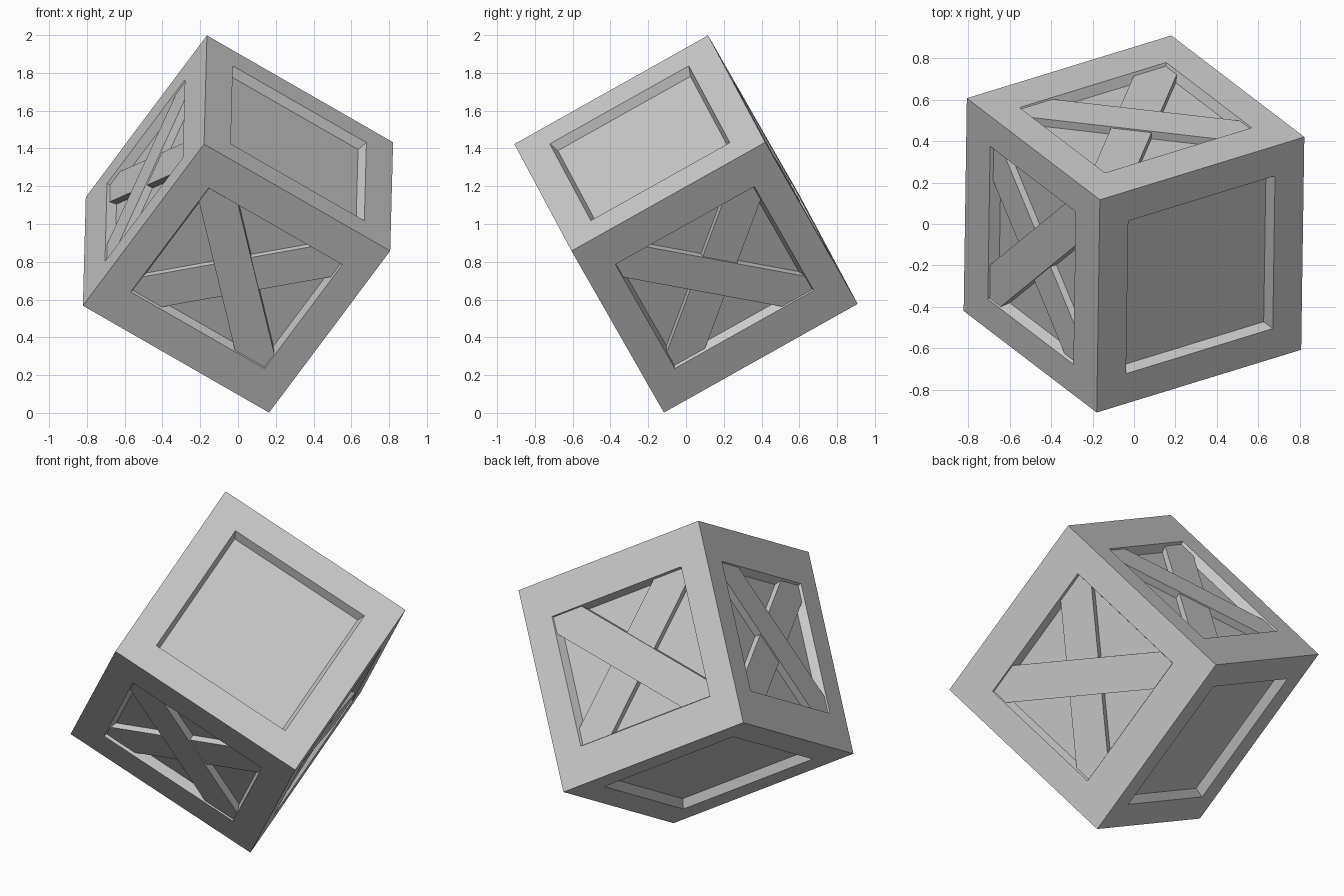
import bpy, bmesh
from math import pi
from mathutils import Matrix, Vector

if "Cube" in bpy.data.objects:
    bpy.data.objects.remove(bpy.data.objects["Cube"])

H = 0.588            # half edge of the cube
DEPTH = 0.05         # recess depth
TAPER = 0.02         # recess walls lean inwards
RX, RY = 0.422, 0.378  # half opening of the braced sides
WIDTH = 0.141        # brace half width measured along the frame edge

# Tilt of the crate: local axes expressed in world space
ax = Vector((-0.013, -0.872, -0.489)).normalized()
ay = Vector((0.838, 0.259, -0.480))
ay = (ay - ax * ay.dot(ax)).normalized()
az = ax.cross(ay)
tilt = Matrix.Translation((0, 0, 1)) @ Matrix((ax, ay, az)).transposed().to_4x4()

# Each side: x = right, y = up, z = outward
sides = [Matrix.Rotation(i * pi / 2, 4, 'Z') @ Matrix.Rotation(pi / 2, 4, 'Z')
         @ Matrix.Rotation(pi / 2, 4, 'X') for i in range(4)]
caps = [Matrix.Identity(4), Matrix.Rotation(pi, 4, 'X')]


def finish(name, bm):
    bmesh.ops.remove_doubles(bm, verts=bm.verts, dist=1e-4)
    bmesh.ops.recalc_face_normals(bm, faces=bm.faces)
    me = bpy.data.meshes.new(name)
    bm.to_mesh(me)
    bm.free()
    ob = bpy.data.objects.new(name, me)
    ob.matrix_world = tilt
    bpy.context.collection.objects.link(ob)


def framed_side(bm, m, rx, ry):
    rings = [[bm.verts.new(m @ Vector((sx * x, sy * y, z)))
              for sx, sy in ((-1, -1), (1, -1), (1, 1), (-1, 1))]
             for x, y, z in ((H, H, H), (rx, ry, H),
                             (rx - TAPER, ry - TAPER, H - DEPTH))]
    for a, b in zip(rings, rings[1:]):
        for i in range(4):
            j = (i + 1) % 4
            bm.faces.new((a[i], a[j], b[j], b[i]))
    bm.faces.new(rings[2])


def brace(name, m, flip, gap):
    # diagonal plank with its ends cut to the corners of the opening
    r, s, k = RX - 0.004, RY - 0.004, WIDTH
    outline = [(-r, s), (k - s, s), (r, k - r), (r, -s), (s - k, -s), (-r, r - k)]
    bm = bmesh.new()
    top, low = [[bm.verts.new(m @ Vector((flip * x, y, z))) for x, y in outline]
                for z in (H - gap, H - DEPTH - 0.002)]
    bm.faces.new(top)
    bm.faces.new(low)
    for i in range(6):
        j = (i + 1) % 6
        bm.faces.new((top[i], top[j], low[j], low[i]))
    finish(name, bm)


# Crate body with six recessed panels
body = bmesh.new()
for m in sides:
    framed_side(body, m, RX, RY)
for m in caps:
    framed_side(body, m, RX, RX)
finish("crate_body", body)

# Crossed braces on the four sides
for n, m in enumerate(sides):
    brace(f"upper_brace_{n + 1}", m, 1, 0.008)
    brace(f"lower_brace_{n + 1}", m, -1, 0.016)
